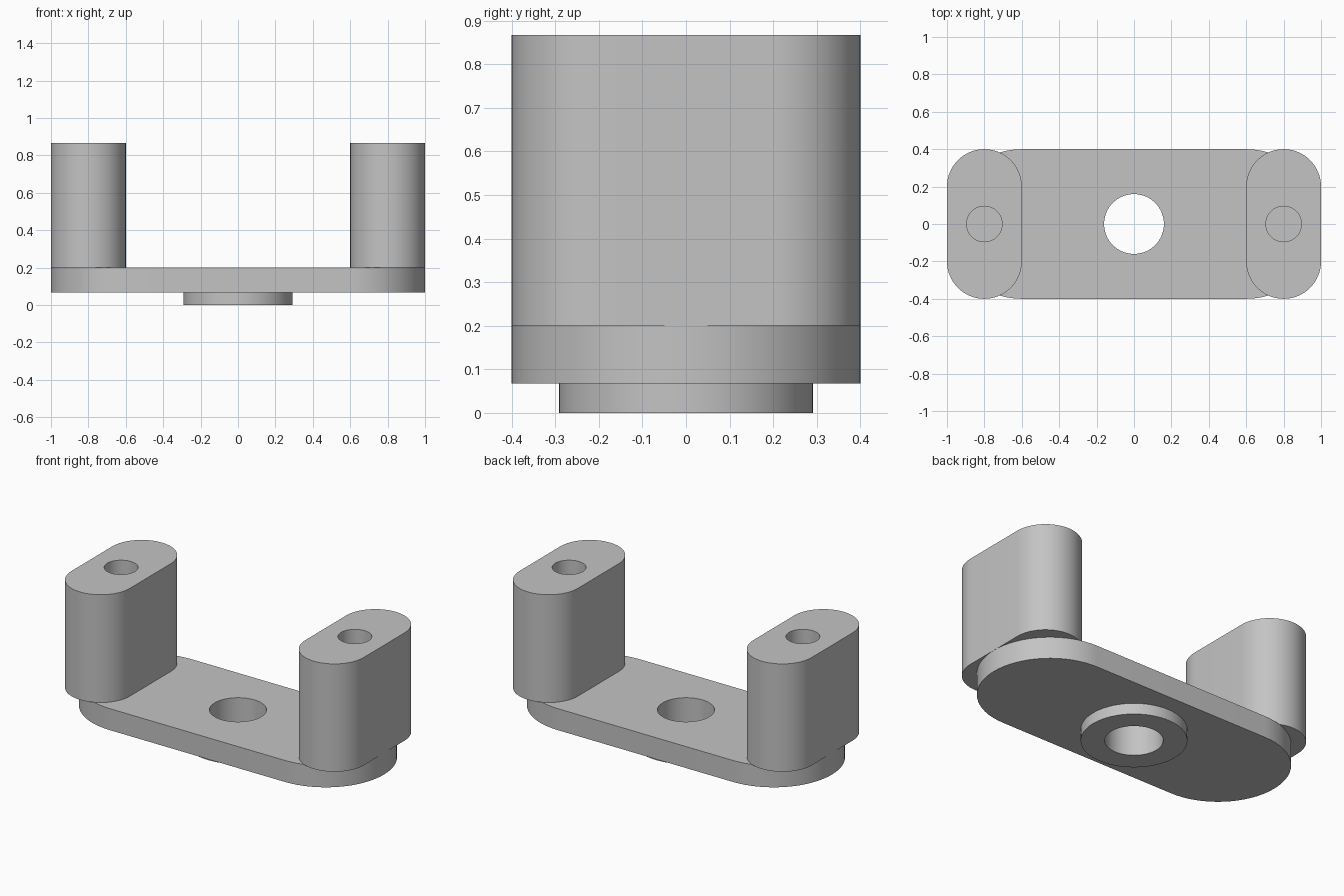
import bpy
import bmesh
from math import pi, sin, cos, radians

cube = bpy.data.objects.get("Cube")
if cube:
    bpy.data.objects.remove(cube, do_unlink=True)

# Single plain grey finish
grey = bpy.data.materials.new("plain grey")
grey.use_nodes = True
colour = (0.55, 0.55, 0.55, 1)
grey.diffuse_color = colour
grey.node_tree.nodes["Principled BSDF"].inputs["Base Color"].default_value = colour

SEG = 32  # segments per half circle


def slot(radius, dx=0.0, dy=0.0):
    """Rounded slot outline; the straight part runs from -(dx, dy) to +(dx, dy)."""
    start = 0 if dy else -pi / 2
    points = []
    for side in (1, -1):
        for i in range(SEG + 1):
            a = start + pi * i / SEG + (0 if side == 1 else pi)
            points.append((radius * cos(a) + side * dx, radius * sin(a) + side * dy))
    if dx or dy:
        return points
    return points[:SEG] + points[SEG + 1:-1]  # plain circle: drop doubled ends


def prism(name, outlines, z0, z1, x=0.0):
    """Extrude an outline with holes from z0 to z1."""
    bm = bmesh.new()
    edges = []
    for outline in outlines:
        verts = [bm.verts.new((px, py, z0)) for px, py in outline]
        edges += [bm.edges.new((v, verts[i - 1])) for i, v in enumerate(verts)]
    bmesh.ops.triangle_fill(bm, edges=edges, use_beauty=True, normal=(0, 0, 1))
    top = bmesh.ops.extrude_face_region(bm, geom=bm.faces[:], use_keep_orig=True)["geom"]
    moved = [g for g in top if isinstance(g, bmesh.types.BMVert)]
    bmesh.ops.translate(bm, verts=moved, vec=(0, 0, z1 - z0))
    bmesh.ops.recalc_face_normals(bm, faces=bm.faces[:])
    mesh = bpy.data.meshes.new(name)
    bm.to_mesh(mesh)
    bm.free()
    mesh.materials.append(grey)
    obj = bpy.data.objects.new(name, mesh)
    obj.location.x = x
    bpy.context.collection.objects.link(obj)
    bpy.ops.object.select_all(action="DESELECT")
    obj.select_set(True)
    bpy.context.view_layer.objects.active = obj
    bpy.ops.object.shade_smooth_by_angle(angle=radians(30))
    return obj


BASE, DECK, TOP = 0.067, 0.2, 0.867
bore = slot(0.16)

# Boss ring below the plate, and the plate itself, sharing the central bore
prism("boss", [slot(0.292), bore], 0, BASE)
prism("base_plate", [slot(0.4, dx=0.6), bore], BASE, DECK)

# Upright posts with screw holes
for name, x in (("left_post", 0.8), ("right_post", -0.8)):
    prism(name, [slot(0.2, dy=0.2), slot(0.095)], DECK, TOP, x)
